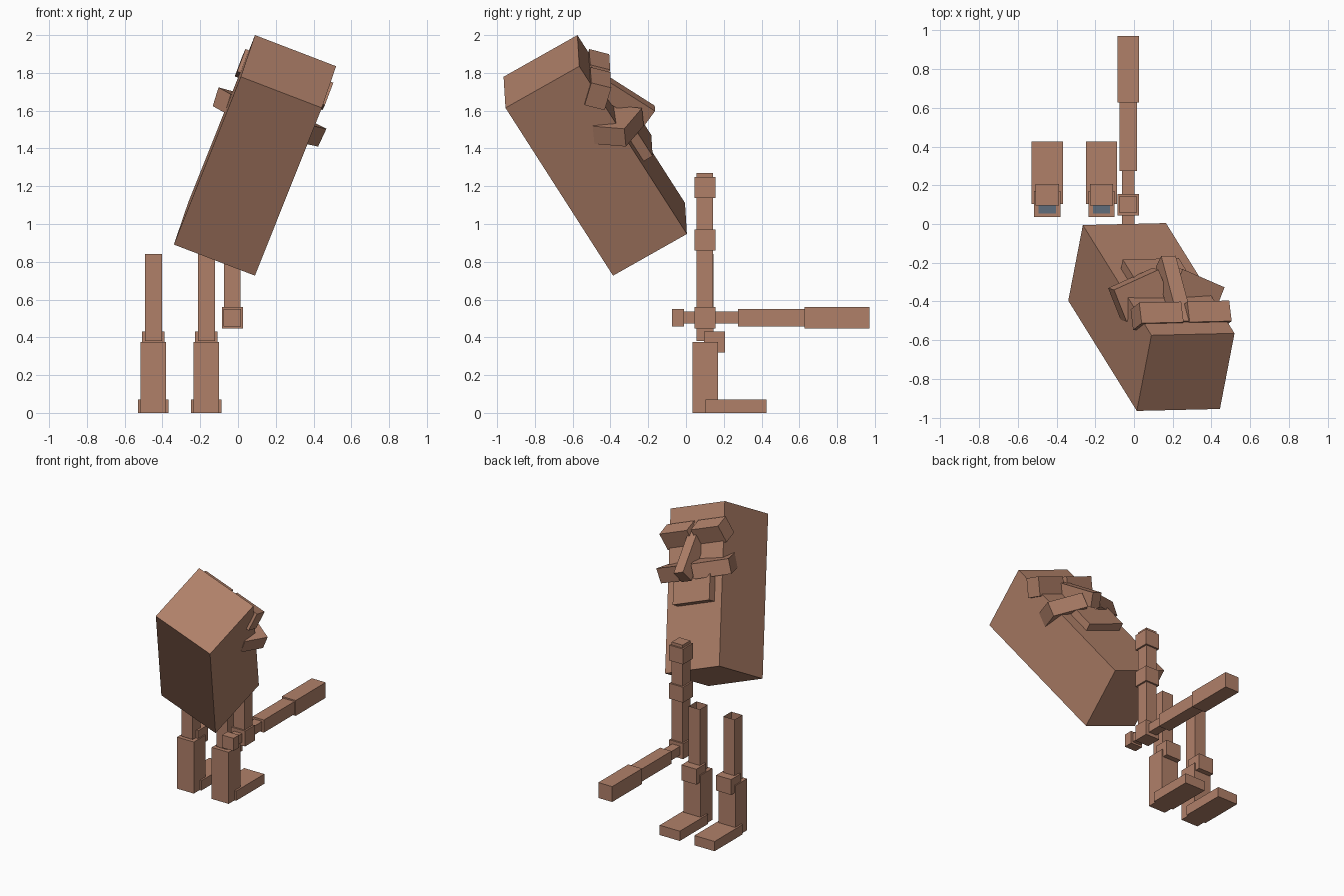
import bpy, bmesh, math
from mathutils import Matrix, Vector

if "Cube" in bpy.data.objects:
    bpy.data.objects.remove(bpy.data.objects["Cube"])


def material(name, rgb):
    m = bpy.data.materials.new(name)
    m.diffuse_color = (*rgb, 1.0)
    m.use_nodes = True
    m.node_tree.nodes["Principled BSDF"].inputs["Base Color"].default_value = m.diffuse_color
    return m


CLAY = material("clay_brown", (0.434, 0.216, 0.141))
SLATE = material("slate_grey", (0.112, 0.150, 0.198))


def box(name, center, size, rot=None, frame=None, open_top=False):
    """Box of full size at center, optionally rotated and placed in a frame."""
    bm = bmesh.new()
    bmesh.ops.create_cube(bm, size=1.0)
    if open_top:
        top = [f for f in bm.faces if f.normal.z > 0.5]
        bmesh.ops.delete(bm, geom=top, context='FACES')
        for f in bm.faces:
            f.material_index = 1 if f.normal.z < -0.5 else 0
    m = Matrix.Translation(center) @ (rot or Matrix()) @ Matrix.Diagonal((*size, 1.0))
    bm.transform((frame or Matrix()) @ m)
    me = bpy.data.meshes.new(name)
    bm.to_mesh(me)
    bm.free()
    me.materials.append(CLAY)
    if open_top:
        me.materials.append(SLATE)
    ob = bpy.data.objects.new(name, me)
    bpy.context.collection.objects.link(ob)
    return ob


def span(name, x, y, z, **kw):
    """Upright box given by its (min, max) on each axis."""
    r = (x, y, z)
    return box(name, [(a + b) / 2 for a, b in r], [b - a for a, b in r], **kw)


def axes(x, y, z):
    return Matrix((x, y, z)).transposed().to_4x4()


# Tilted head frame: origin at the middle of the upper rear edge, y out of the face
ax = Vector((0.933, 0.022, -0.358)).normalized()
az = Vector((0.314, -0.512, 0.80))
az = (az - ax * az.dot(ax)).normalized()
ay = az.cross(ax)
head = Matrix.Translation(Vector((0.09, -0.575, 2.0)) + ax * 0.23) @ axes(ax, ay, az)

# Head block
span("head", (-0.23, 0.23), (-0.455, 0), (-1.113, 0), frame=head)

# Brows and cheeks, mirrored
for s, side in ((-1, "left"), (1, "right")):
    box("brow_" + side, (s * 0.133, 0, -0.192), (0.232, 0.11, 0.131),
        rot=Matrix.Rotation(-0.81, 4, 'X'), frame=head)
    along = Vector((-s * 0.919, 0.377, -0.113)).normalized()
    up = Vector((s * 0.007, 0.045, 0.094))
    up = (up - along * up.dot(along)).normalized()
    box("cheek_" + side, (s * 0.148, -0.012, -0.426), (0.26, 0.18, 0.104),
        rot=axes(along, up.cross(along), up), frame=head)

# Nose and mouth
box("nose", (0, 0.048, -0.3265), (0.08, 0.10, 0.409),
    rot=Matrix.Rotation(0.431, 4, 'X'), frame=head)
span("mouth", (-0.17, 0.14), (-0.03, 0.055), (-0.67, -0.46), frame=head)

# Legs: hollow thigh, knee, shin and foot
for x, side in ((-0.448, "left"), (-0.168, "right")):
    def w(h):
        return (x - h, x + h)
    span("thigh_" + side, w(0.045), (0.055, 0.145), (0.38, 0.84), open_top=True)
    span("knee_" + side, w(0.06), (0.095, 0.207), (0.32, 0.432))
    span("shin_" + side, w(0.068), (0.035, 0.17), (0.0, 0.375))
    span("foot_" + side, w(0.081), (0.103, 0.427), (0.0, 0.071))

# Upright arm with joints
X = -0.03


def sq(c, h):
    return (c - h, c + h)


span("arm", sq(X, 0.044), sq(0.1, 0.044), (0.47, 1.27))
for name, z in (("shoulder", 1.193), ("elbow", 0.915), ("hand", 0.504)):
    span(name, sq(X, 0.056), sq(0.1, 0.056), sq(z, 0.056))

# Club held level through the hand
for name, h, y in (("pommel", 0.046, (-0.075, -0.01)),
                   ("grip", 0.032, (-0.01, 0.28)),
                   ("club_shaft", 0.046, (0.275, 0.627)),
                   ("club_head", 0.056, (0.627, 0.972))):
    span(name, sq(X, h), y, sq(0.504, h))
